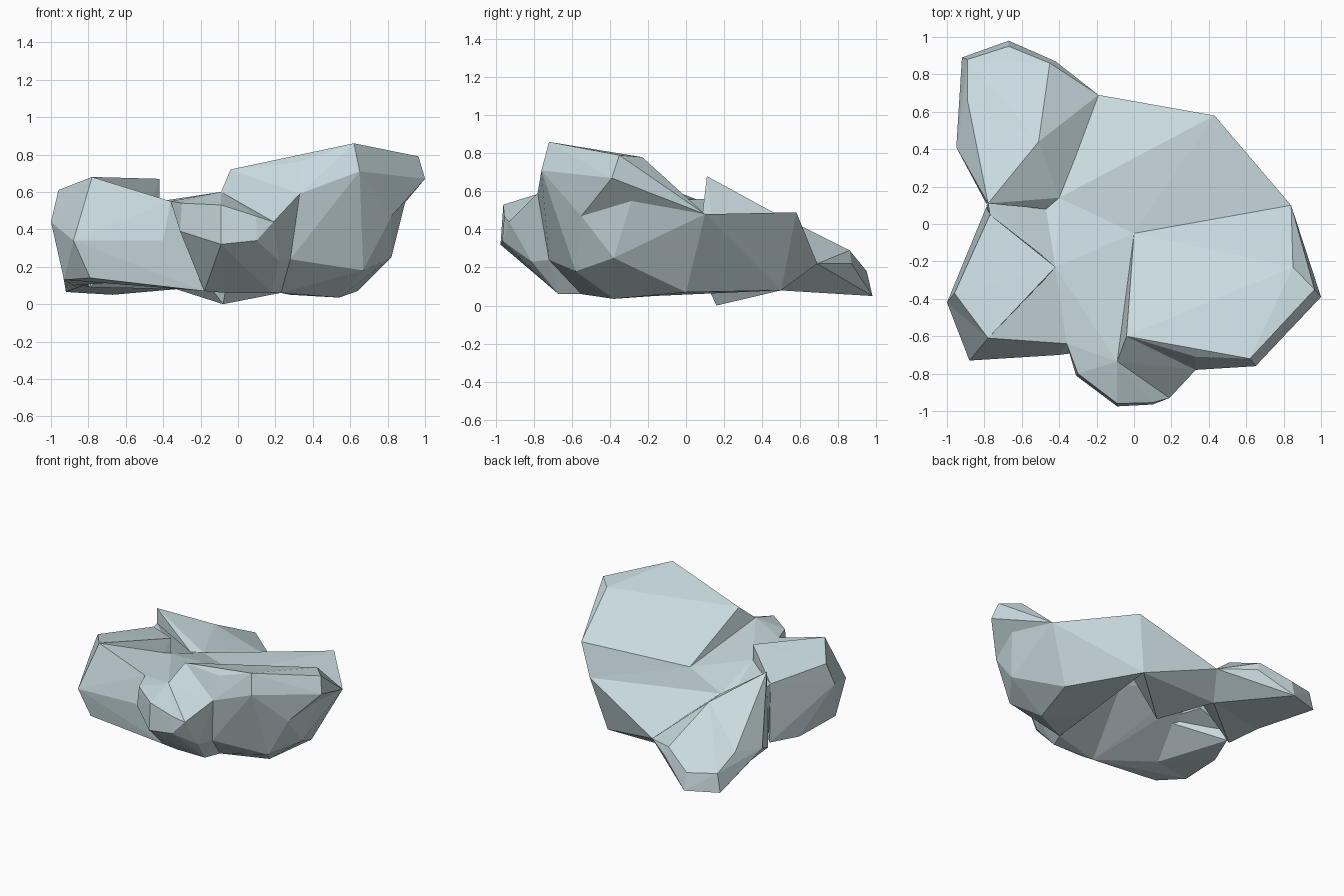
import bpy
import bmesh

if "Cube" in bpy.data.objects:
    bpy.data.objects.remove(bpy.data.objects["Cube"])

# One pale blue-grey stone colour
stone = bpy.data.materials.new("pale blue grey stone")
stone.diffuse_color = (0.58, 0.70, 0.73, 1)
stone.use_nodes = True
stone.node_tree.nodes["Principled BSDF"].inputs["Base Color"].default_value = stone.diffuse_color


def chunk(name, *points):
    """A faceted rock chunk: the convex hull of its corner points."""
    bm = bmesh.new()
    for p in points:
        bm.verts.new(p)
    res = bmesh.ops.convex_hull(bm, input=bm.verts[:], use_existing_faces=False)
    dead = [g for g in set(res["geom_interior"] + res["geom_unused"])
            if isinstance(g, bmesh.types.BMVert)]
    bmesh.ops.delete(bm, geom=dead, context="VERTS")
    bmesh.ops.recalc_face_normals(bm, faces=bm.faces[:])
    me = bpy.data.meshes.new(name)
    bm.to_mesh(me)
    bm.free()
    me.materials.append(stone)
    ob = bpy.data.objects.new(name, me)
    bpy.context.collection.objects.link(ob)


# Corners shared by neighbouring chunks
hub = (0, -.05, .45)
keel = (-.08, .16, 0)
east = (.84, .10, .48)
east_foot = (.64, 0, .07)
under = (.28, -.17, .05)
north = (.43, .58, .49)
north_foot = (.33, .50, .08)
saddle = (-.40, .14, .42)
notch = (-.47, .08, .43)
back_foot = (-.33, .49, .08)
back_gap = (-.19, .69, .22)
back_dip = (-.31, .35, .34)
crest = (-.09, -.735, .60)
slab_tip = (-.04, -.60, .72)
front_foot = (-.18, -.67, .07)
shoulder = (-.36, -.64, .55)
spine = (-.51, .44, .50)
west = (-.95, .41, .24)
west_foot = (-.83, .38, .10)
step = (-.42, -.23, .55)
step_foot = (-.61, -.46, .12)
left_peak = (-.78, -.61, .68)
left_foot = (-.93, -.53, .13)
left_back_foot = (-.88, -.15, .10)
left_back = (-.77, .05, .56)
prow = (.33, -.78, .59)
brow = (.65, -.76, .71)
cheek = (.82, -.55, .47)
rim = (.90, -.28, .57)
slab_foot = (.23, -.55, .06)
slab_nose = (.28, -.72, .24)
lobe_side = (.22, -.81, .23)
lobe_foot = (.18, -.67, .06)
lobe_corner = (.19, -.93, .44)
hollow = (0, -.15, .38)

# Large tilted slab at the right: overhanging rim and the body below it
chunk("right_slab_rim", hub, east, prow, slab_tip, brow, cheek, rim,
      (.33, -.71, .76), (.62, -.72, .86), (.965, -.35, .79),
      (.85, -.23, .78), (1, -.39, .67))
chunk("right_slab_body", hub, east, east_foot, under, prow, brow, cheek, rim,
      slab_foot, slab_nose, slab_tip, (.82, -.38, .25), (.67, -.58, .18),
      (.54, -.38, .035))

# Wedges at the back right, and the keel hanging under the middle
chunk("back_wedge", hub, east, east_foot, under, north, north_foot)
chunk("keel", hub, keel, saddle, north, north_foot, back_gap, back_foot,
      back_dip)

# Thin lobe reaching to the back left
chunk("back_lobe", spine, back_gap, back_foot, back_dip, west, west_foot,
      (-.45, .86, .29), (-.42, .87, .22), (-.67, .95, .18), (-.67, .98, .05),
      (-.89, .88, .205), (-.92, .89, .065), (-.89, .66, .29), (-.65, .57, .40))

# Pointed fin between the back lobe and the left block
chunk("fin", spine, notch, saddle, west, west_foot, back_foot, back_dip,
      (-.78, .11, .68), (-.79, .11, .09), (-.89, .66, .29))

# Sloping fill between the fin and the left block
chunk("gully", left_back, notch, step, (-.78, .11, .56),
      (-.79, .10, .20), (-.55, .08, .30), (-.45, -.23, .30))

# Left block: raised back half and lower front half
chunk("left_block_back", left_peak, left_foot, left_back_foot, step_foot,
      left_back, (-1, -.42, .44), (-.96, -.37, .61), (-.42, -.23, .67),
      (-.79, .09, .12), (-.42, -.23, .30))
chunk("left_block_front", left_peak, shoulder, step, left_foot, front_foot,
      step_foot, (-1, -.42, .44), (-.88, -.73, .34), (-.40, -.70, .34),
      (-.79, -.70, .14))

# Sunken middle joining the chunks, hollow underneath
chunk("core", hub, saddle, notch, crest, shoulder, step, front_foot,
      step_foot, hollow, (-.48, .05, .36))

# Neck joining the slab to the middle and the front lobe
chunk("neck", hub, crest, slab_tip, prow, slab_nose, slab_foot, lobe_side,
      lobe_foot, front_foot, hollow)

# Rounded lobe at the front, with a web running up to the slab
chunk("front_lobe", crest, shoulder, front_foot, lobe_side, lobe_foot,
      lobe_corner, (-.31, -.81, .39), (-.30, -.80, .54), (-.09, -.96, .53),
      (-.09, -.975, .32), (.10, -.965, .34), (.10, -.955, .47),
      (-.06, -.67, .06))
chunk("web", crest, prow, lobe_corner, lobe_side, slab_nose)
